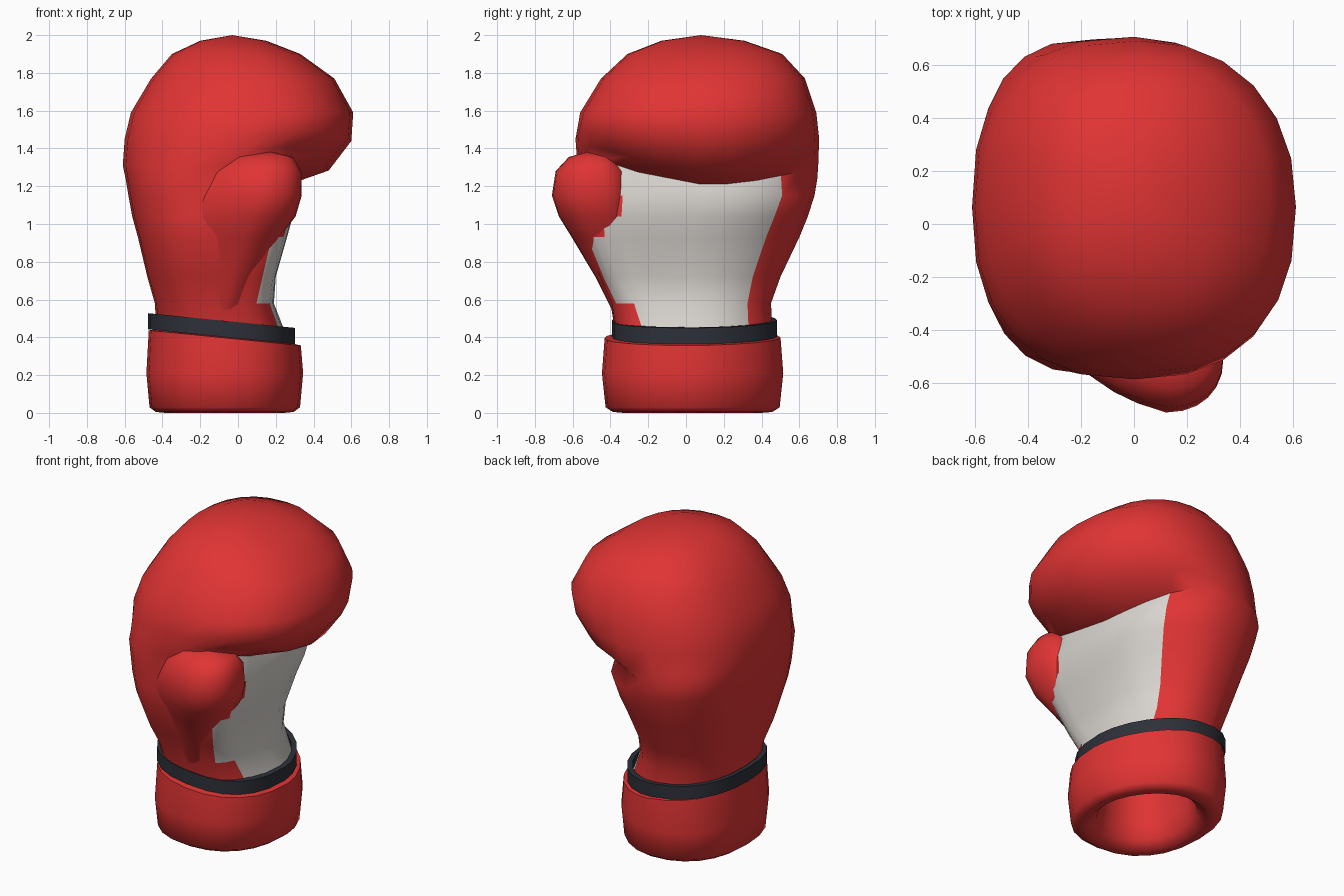
import bpy, bmesh, math

if "Cube" in bpy.data.objects:
    bpy.data.objects.remove(bpy.data.objects["Cube"])

N = 24  # sides of every cross-section


def material(name, rgb):
    m = bpy.data.materials.new(name)
    m.diffuse_color = (*rgb, 1)
    m.use_nodes = True
    m.node_tree.nodes["Principled BSDF"].inputs["Base Color"].default_value = m.diffuse_color
    return m


RED = material("red leather", (0.75, 0.034, 0.034))
GREY = material("pale palm", (0.70, 0.665, 0.63))
DARK = material("dark strap", (0.026, 0.03, 0.04))


def power(v, e):
    return math.copysign(abs(v) ** e, v)


def ring(z, x0, x1, y0, y1, n=(2.5,) * 4, tilt=0.0, sag=0.0):
    """Rounded section with one squareness per quadrant (++, -+, --, +-);
    tilt leans it along x, sag bends its palm side."""
    pts = []
    for i in range(N):
        a = math.tau * i / N
        c, s = math.cos(a), math.sin(a)
        e = 2 / n[i * 4 // N]
        x = (x0 + x1) / 2 + (x1 - x0) / 2 * power(c, e)
        y = (y0 + y1) / 2 + (y1 - y0) / 2 * power(s, e)
        dz = sag * max(0, c) ** 0.5 * (0.4 * (y - 0.15) ** 2 - 0.03)
        pts.append((x, y, z + tilt * x + dz))
    return pts


def loft(name, rings, mats, tip=None, closed=False, rule=None):
    """Skin a list of rings; tip closes the top in a point."""
    bm = bmesh.new()
    loops = [[bm.verts.new(p) for p in r] for r in rings]
    pairs = list(zip(loops, loops[1:]))
    if closed:
        pairs.append((loops[-1], loops[0]))
    for row, (a, b) in enumerate(pairs):
        for i in range(N):
            j = (i + 1) % N
            f = bm.faces.new((a[i], a[j], b[j], b[i]))
            if rule:
                f.material_index = rule(row, i if i < N // 2 else i - N)
    if not closed:
        bm.faces.new(loops[0][::-1])
        if tip:
            t = bm.verts.new(tip)
            for i in range(N):
                bm.faces.new((loops[-1][i], loops[-1][(i + 1) % N], t))
        else:
            bm.faces.new(loops[-1])
    bmesh.ops.recalc_face_normals(bm, faces=bm.faces)
    me = bpy.data.meshes.new(name)
    bm.to_mesh(me)
    bm.free()
    for m in mats:
        me.materials.append(m)
    ob = bpy.data.objects.new(name, me)
    bpy.context.collection.objects.link(ob)
    bpy.ops.object.select_all(action='DESELECT')
    ob.select_set(True)
    bpy.context.view_layer.objects.active = ob
    bpy.ops.object.shade_smooth_by_angle(angle=math.radians(60))
    return ob


# Mitt: wrist, palm (square towards the thumb), then the overhanging finger roll
WRIST, PALM = (1.9, 2.4, 2.3, 3.0), (1.9, 2.6, 2.6, 6)
CREASE, ROLL, TOP = (1.9, 2.6, 2.5, 4), (2.0, 2.5, 2.4, 2.4), (2.2, 2.5, 2.2, 2.4)
mitt = [
    ring(0.40, -0.43, 0.26, -0.37, 0.46, WRIST),
    ring(0.58, -0.44, 0.19, -0.40, 0.45, (2.0, 2.6, 2.4, 4)),
    ring(0.72, -0.48, 0.20, -0.46, 0.50, PALM),
    ring(0.93, -0.53, 0.26, -0.55, 0.60, PALM),
    ring(1.04, -0.56, 0.29, -0.56, 0.645, (2.0, 2.6, 2.6, 6)),
    ring(1.15, -0.58, 0.30, -0.56, 0.68, (2.15, 2.6, 2.6, 6)),
    ring(1.24, -0.595, 0.28, -0.565, 0.695, CREASE, sag=1),
    ring(1.31, -0.61, 0.48, -0.575, 0.70, ROLL, sag=1),
    ring(1.45, -0.60, 0.60, -0.585, 0.705, ROLL, sag=0.4),
    ring(1.59, -0.567, 0.61, -0.56, 0.69, TOP),
    ring(1.77, -0.46, 0.51, -0.45, 0.63, TOP),
    ring(1.90, -0.35, 0.33, -0.31, 0.51, TOP),
    ring(1.97, -0.20, 0.15, -0.13, 0.31, TOP),
]
palm_reach = [2, 4, 4, 2, 1, 2]  # palm sides towards the thumb, per row


def palm_rule(row, i):
    return int(row < 6 and -palm_reach[row] <= i < 3)


loft("mitt", mitt, [RED, GREY], tip=(-0.03, 0.08, 2.0), rule=palm_rule)

# Thumb: z, centre x, half width x, centre y, half width y, stretch to the back
thumb = [
    (0.54, -0.08, 0.12, -0.29, 0.10, 2.0),
    (0.72, -0.03, 0.13, -0.355, 0.125, 2.2),
    (0.93, 0.03, 0.19, -0.45, 0.155, 2.1),
    (1.04, 0.08, 0.225, -0.485, 0.188, 1.9),
    (1.15, 0.12, 0.217, -0.505, 0.205, 1.7),
    (1.28, 0.13, 0.205, -0.505, 0.185, 1.3),
    (1.355, 0.14, 0.15, -0.50, 0.12, 1.2),
]


def thumb_ring(z, cx, a, cy, b, k):
    """Section whose back half is drawn out into the side of the mitt."""
    out = []
    for x, y, h in ring(z, cx - a, cx + a, cy - b, cy + b, (2.8, 2.2, 2.2, 2.2)):
        d = min(0, x - cx)
        out.append((x + (k - 1) * d, y - 0.65 * (k - 1) * d, h))
    return out


loft("thumb", [thumb_ring(*t) for t in thumb], [RED], tip=(0.16, -0.51, 1.385))

# Cuff: hollow from below, with a rounded lip and a leaning top edge
ROUND = (1.75, 2.3, 2.2, 2.3)


def cuff_ring(z, k, tilt=0.0):
    return ring(z, -0.07 - 0.415 * k, -0.07 + 0.415 * k,
                0.035 - 0.48 * k, 0.035 + 0.48 * k, ROUND, tilt)


loft("cuff", [cuff_ring(0.50, 0.55), cuff_ring(0.15, 0.59), cuff_ring(0.05, 0.64),
              cuff_ring(0.0, 0.76), cuff_ring(0.005, 0.88), cuff_ring(0.03, 0.96),
              cuff_ring(0.21, 1.0), cuff_ring(0.39, 0.97, -0.1),
              cuff_ring(0.40, 0.80, -0.1)], [RED])

# Strap: leaning band around the wrist
inner, outer = (-0.445, 0.27, -0.36, 0.45), (-0.477, 0.303, -0.393, 0.483)
loft("wrist_strap", [ring(z, *box, n=(1.8, 2.5, 2.4, 2.5), tilt=-0.1) for z, box in
                     ((0.395, inner), (0.395, outer), (0.48, outer), (0.48, inner))],
     [DARK], closed=True)
